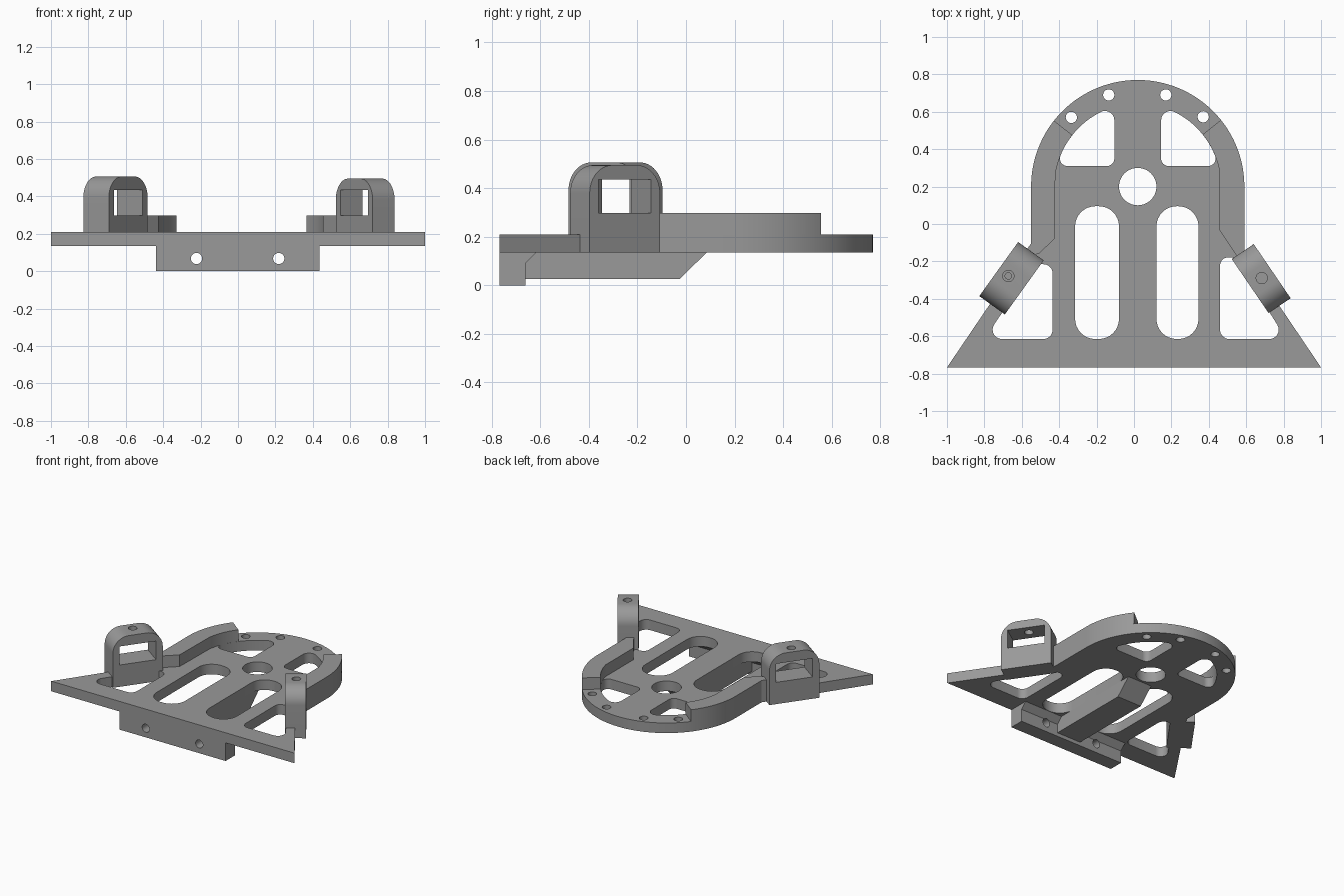
import bpy, bmesh, math
from mathutils import Matrix, Vector

if "Cube" in bpy.data.objects:
    bpy.data.objects.remove(bpy.data.objects["Cube"])

grey = bpy.data.materials.new("plain grey")
grey.diffuse_color = (0.32, 0.32, 0.32, 1)
grey.use_nodes = True
grey.node_tree.nodes["Principled BSDF"].inputs["Base Color"].default_value = grey.diffuse_color

CX, CY = 0.02, 0.20          # centre of the round end
Z0, Z1, ZR = 0.135, 0.21, 0.297   # plate bottom, plate top, rim top


def arc(cx, cy, r, a0, a1, n=24):
    angles = [math.radians(a0 + (a1 - a0) * i / n) for i in range(n + 1)]
    return [(cx + r * math.cos(a), cy + r * math.sin(a)) for a in angles]


def circle(cx, cy, r, n=32):
    return arc(cx, cy, r, 0, 360, n)[:-1]


def rounded(points, seg=8):
    """Fillet every (x, y, radius) corner; radius 0 keeps the point."""
    out = []
    for i, (x, y, r) in enumerate(points):
        p = Vector((x, y))
        if r == 0:
            out.append((x, y))
            continue
        u = (Vector(points[i - 1][:2]) - p).normalized()
        v = (Vector(points[(i + 1) % len(points)][:2]) - p).normalized()
        half = u.angle(v) / 2
        t = r / math.tan(half)
        c = p + (u + v).normalized() * r / math.sin(half)
        a, b = p + u * t - c, p + v * t - c
        w = a.angle(b)
        for k in range(seg + 1):
            f = k / seg
            d = (a * math.sin((1 - f) * w) + b * math.sin(f * w)) / math.sin(w)
            out.append(tuple(c + d))
    return out


def box(x0, x1, y0, y1, r):
    return rounded([(x0, y0, r), (x1, y0, r), (x1, y1, r), (x0, y1, r)])


def solid(name, loops, depth, matrix):
    """Extrude an outline with holes, centred on its plane."""
    cu = bpy.data.curves.new(name, 'CURVE')
    cu.dimensions, cu.fill_mode, cu.extrude = '2D', 'BOTH', depth / 2
    for loop in loops:
        s = cu.splines.new('POLY')
        s.points.add(len(loop) - 1)
        for pt, (x, y) in zip(s.points, loop):
            pt.co = (x, y, 0, 1)
        s.use_cyclic_u = True
    tmp = bpy.data.objects.new(name + "_outline", cu)
    bpy.context.collection.objects.link(tmp)
    dg = bpy.context.evaluated_depsgraph_get()
    me = bpy.data.meshes.new_from_object(tmp.evaluated_get(dg))
    bpy.data.objects.remove(tmp)
    bm = bmesh.new()
    bm.from_mesh(me)
    bmesh.ops.remove_doubles(bm, verts=bm.verts, dist=1e-5)
    bmesh.ops.transform(bm, matrix=matrix, verts=bm.verts)
    bmesh.ops.recalc_face_normals(bm, faces=bm.faces)
    bm.to_mesh(me)
    bm.free()
    me.name = name
    me.materials.clear()
    me.materials.append(grey)
    ob = bpy.data.objects.new(name, me)
    bpy.context.collection.objects.link(ob)
    return ob


def select(ob):
    bpy.ops.object.select_all(action='DESELECT')
    ob.select_set(True)
    bpy.context.view_layer.objects.active = ob


def drill(ob, loc, r, depth, rot=(0, 0, 0)):
    bpy.ops.mesh.primitive_cylinder_add(vertices=32, radius=r, depth=depth,
                                        location=loc, rotation=rot)
    cutter = bpy.context.object
    cutter.hide_render = True
    cutter.data.materials.append(grey)
    select(ob)
    mod = ob.modifiers.new("hole", 'BOOLEAN')
    mod.operation, mod.solver, mod.object = 'DIFFERENCE', 'EXACT', cutter
    bpy.ops.object.modifier_apply(modifier=mod.name)
    bpy.data.objects.remove(cutter)


def flat(z0, z1):
    return Matrix.Translation((0, 0, (z0 + z1) / 2))


# Base plate: triangular front, round back, with slots and windows
outline = [(-1, -0.767), (1, -0.767), (0.59, -0.16)]
outline += arc(CX, CY, 0.57, 0, 180, 64) + [(-0.55, -0.103)]
loops = [outline, circle(CX, CY, 0.1, 48),
         box(-0.315, -0.08, -0.615, 0.095, 0.108),
         box(0.12, 0.345, -0.615, 0.095, 0.108)]
for x, y in ((-0.135, 0.69), (-0.335, 0.57), (0.17, 0.69), (0.37, 0.573)):
    loops.append(circle(x, y, 0.03, 24))
back_window = [(-0.125, 0.11, 0.04), (-0.125, 0.438, 0.05)]
back_window += [(x, y, 0) for x, y in arc(0, 0, 0.445, 118, 158, 12)]
back_window += [(-0.4355, 0.11, 0.04)]
for s in (1, -1):
    loops.append([(CX + s * x, CY + y) for x, y in rounded(back_window)])
loops.append(rounded([(-0.80, -0.615, 0.05), (-0.435, -0.615, 0.05),
                      (-0.435, -0.215, 0.05), (-0.53, -0.215, 0.05)]))
loops.append(rounded([(0.814, -0.615, 0.05), (0.46, -0.615, 0.05),
                      (0.46, -0.178, 0.045), (0.54, -0.178, 0.045)]))
parts = [solid("base_plate", loops, Z1 - Z0, flat(Z0, Z1))]

# Raised rims along both sides
left = arc(CX, CY, 0.57, 141.8, 180) + [(-0.55, -0.103), (-0.60, -0.175),
       (-0.51, -0.16), (-0.425, -0.08)] + arc(CX, CY, 0.445, 172, 141.8)
right = arc(CX, CY, 0.57, 38.7, 0) + [(0.59, -0.16), (0.615, -0.197),
        (0.555, -0.18), (0.455, -0.03)] + arc(CX, CY, 0.445, 12, 38.7)
parts.append(solid("left_rim", [left], ZR - Z1, flat(Z1, ZR)))
parts.append(solid("right_rim", [right], ZR - Z1, flat(Z1, ZR)))


# Arched brackets with a rectangular opening and a screw hole on top
def bracket(name, x, y, angle, length, thick, top):
    h = length / 2
    arch = rounded([(-h, Z0, 0), (h, Z0, 0), (h, top, 0.115), (-h, top, 0.115)], 12)
    opening = [(-0.13, ZR), (0.13, ZR), (0.13, 0.435), (-0.13, 0.435)]
    m = (Matrix.Translation((x, y, 0)) @ Matrix.Rotation(math.radians(angle), 4, 'Z')
         @ Matrix.Rotation(math.pi / 2, 4, 'X'))
    ob = solid(name, [arch, opening], thick, m)
    parts.append(ob)
    return ob


lb = bracket("left_bracket", -0.655, -0.29, 54.3, 0.356, 0.168, 0.506)
drill(lb, (-0.672, -0.278, 0.47), 0.017, 0.14)
drill(lb, (-0.672, -0.278, 0.53), 0.03, 0.12)
rb = bracket("right_bracket", 0.68, -0.292, -55.7, 0.35, 0.142, 0.495)
drill(rb, (0.683, -0.289, 0.47), 0.03, 0.14)

# Front bar and centre rib under the plate (profiles drawn in y, z)
side = Matrix.Rotation(math.pi / 2, 4, 'Z') @ Matrix.Rotation(math.pi / 2, 4, 'X')
bar = solid("front_bar", [[(-0.767, 0), (-0.66, 0), (-0.66, 0.092),
                           (-0.617, Z0), (-0.767, Z0)]],
            0.875, Matrix.Translation((-0.002, 0, 0)) @ side)
for x in (-0.222, 0.218):
    drill(bar, (x, -0.7, 0.068), 0.03, 0.3, (math.pi / 2, 0, 0))
rib = solid("centre_rib", [[(-0.70, 0.027), (-0.025, 0.027), (0.085, Z0), (-0.70, Z0)]],
            0.2, Matrix.Translation((CX, 0, 0)) @ side)
parts += [bar, rib]

# Smooth the curved walls, keep edges sharp
for ob in parts:
    select(ob)
    bpy.ops.object.shade_smooth_by_angle(angle=math.radians(30))
